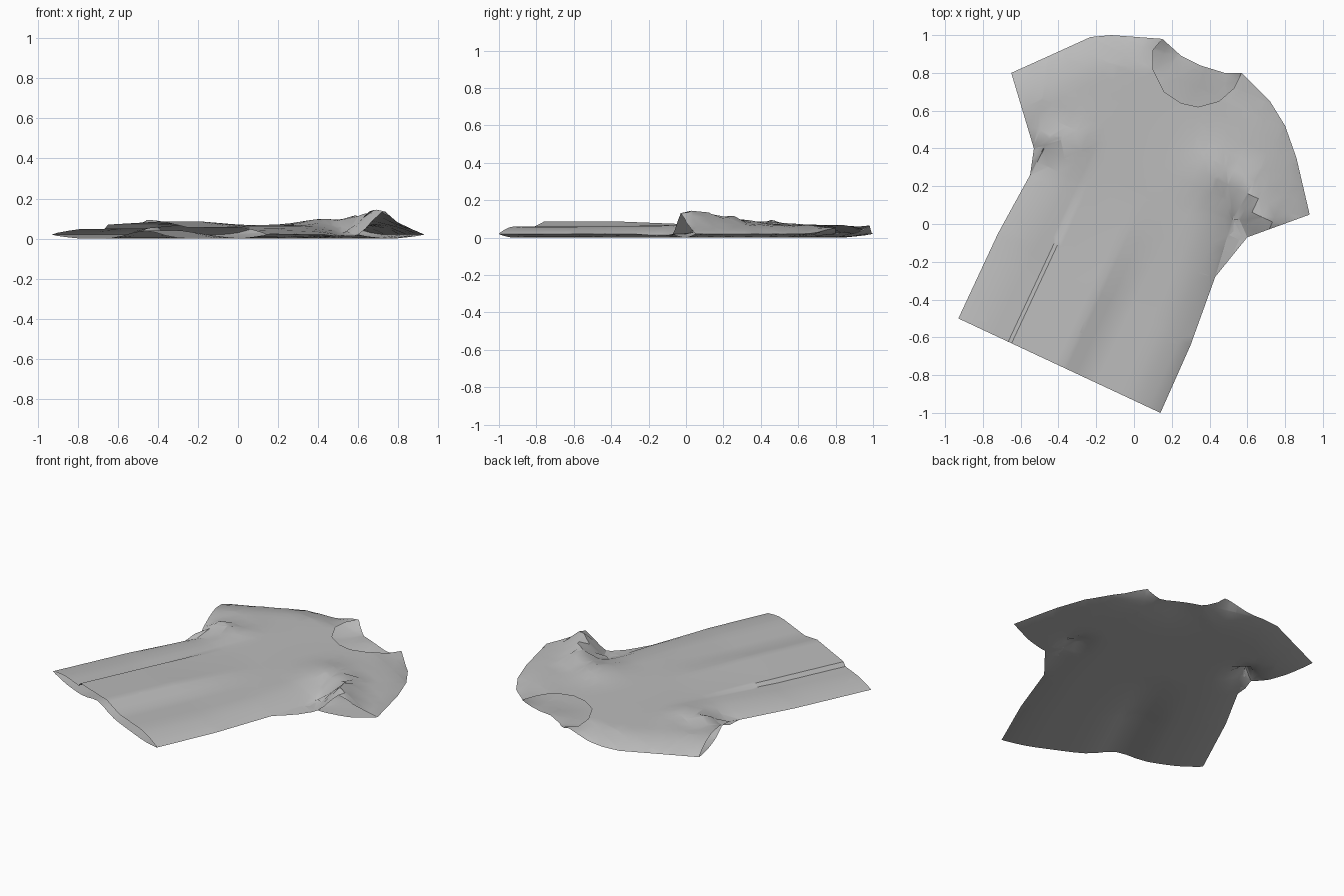
import bpy
import bmesh
import math
from mathutils import Vector, geometry

default_cube = bpy.data.objects.get("Cube")
if default_cube:
    bpy.data.objects.remove(default_cube, do_unlink=True)

# Directions of the cloth: across the hem and up towards the collar
ACROSS = Vector((0.906, -0.423, 0))
UPWARD = Vector((0.423, 0.906, 0))

# Closed outlines: right half from hem to collar, then left half from collar to hem
left_side = [(0.14, -1), (0.3, -0.64), (0.43, -0.28), (0.52, 0.02), (0.55, 0.13),
             (0.56, 0.02), (0.6, -0.07)]
left_shoulder = [(0.93, 0.05), (0.86, 0.35), (0.8, 0.52), (0.72, 0.65), (0.57, 0.8)]
right_shoulder = [(0.15, 0.98), (-0.12, 1), (-0.23, 0.99), (-0.45, 0.89), (-0.65, 0.8)]
right_side = [(-0.53, 0.4), (-0.47, 0.42), (-0.42, 0.48), (-0.55, 0.26),
              (-0.72, -0.05), (-0.93, -0.5)]
front_neck = [(0.53, 0.72), (0.45, 0.65), (0.34, 0.62), (0.25, 0.64), (0.16, 0.7),
              (0.1, 0.82), (0.1, 0.92)]
back_neck = [(0.48, 0.8), (0.35, 0.84), (0.25, 0.89)]
closed_chains = [left_side, left_shoulder, right_shoulder, right_side]


def distance_to_segment(p, a, b):
    a, b = Vector(a), Vector(b)
    _, f = geometry.intersect_point_line(p, a, b)
    return (p - a.lerp(b, max(0, min(1, f)))).length


def seam_distance(p):
    return min(distance_to_segment(p, a, b)
               for chain in closed_chains for a, b in zip(chain, chain[1:]))


def bump(distance, radius):
    return math.exp(-(distance / radius) ** 2)


def near(p, x, y, radius):
    return bump((p - Vector((x, y))).length, radius)


def interpolate(x, pairs):
    if x <= pairs[0][0]:
        return pairs[0][1]
    for (a, va), (b, vb) in zip(pairs, pairs[1:]):
        if x <= b:
            return va + (vb - va) * (x - a) / (b - a)
    return pairs[-1][1]


# Long folds across the lower front
FOLDS = [(-0.34, 0.048), (-0.32, 0.07), (-0.02, 0.086), (0.12, 0.055), (0.37, 0.06)]


def cloth_height(p, is_front):
    s, t = p.dot(ACROSS.xy), p.dot(UPWARD.xy)
    rise = min(seam_distance(p) / 0.16, 1) ** 0.7
    seam = (0.02 + 0.075 * near(p, -0.44, 0.45, 0.08) + 0.03 * near(p, 0.55, 0.12, 0.08)
            + 0.045 * near(p, 0.15, 0.98, 0.12) + 0.03 * near(p, 0.57, 0.8, 0.12))
    low = max(0, min(1, (0.1 - t) / 0.5))
    if is_front:
        target = 0.068 + low * (interpolate(s, FOLDS) - 0.068)
        target += 0.045 * near(p, -0.38, 0.45, 0.12) + 0.03 * near(p, 0.42, 0.28, 0.14)
        # Raised pleat on the left sleeve
        pleat = distance_to_segment(p, (0.7, 0), (0.58, 0.2))
        return seam + (target - seam) * rise + 0.085 * bump(pleat, 0.075) * min(1, rise * 1.4)
    lift = 0.04 * low * bump(s + 0.12, 0.12) + 0.03 * near(p, 0.33, 0.85, 0.16)
    return seam * (1 - rise) + lift * rise


def add_sheet(bm, neck, is_front):
    outline = left_side + left_shoulder + neck + right_shoulder + right_side
    sheet = bmesh.new()
    sheet.faces.new([sheet.verts.new((x, y, 0)) for x, y in outline])
    bmesh.ops.triangulate(sheet, faces=sheet.faces[:])
    # Cut the sheet into a grid along the weave, with extra cuts at the folds
    cuts = [(ACROSS, i * 0.06) for i in range(-16, 15)]
    cuts += [(UPWARD, i * 0.08) for i in range(-11, 13)]
    cuts += [(ACROSS, s) for s, _ in FOLDS[:3]]
    for axis, offset in cuts:
        bmesh.ops.bisect_plane(sheet, geom=sheet.verts[:] + sheet.edges[:] + sheet.faces[:],
                               dist=1e-5, plane_co=axis * offset, plane_no=axis)
    for v in sheet.verts:
        v.co.z = cloth_height(v.co.xy, is_front)
    # Front faces point up, back faces point down
    sheet.normal_update()
    for f in sheet.faces:
        if (f.normal.z > 0) != is_front:
            f.normal_flip()
    mesh = bpy.data.meshes.new("sheet")
    sheet.to_mesh(mesh)
    sheet.free()
    bm.from_mesh(mesh)
    bpy.data.meshes.remove(mesh)


# Join the two sheets along the side and shoulder seams
bm = bmesh.new()
add_sheet(bm, front_neck, True)
add_sheet(bm, back_neck, False)
bmesh.ops.remove_doubles(bm, verts=bm.verts[:], dist=0.0005)
mesh = bpy.data.meshes.new("shirt")
bm.to_mesh(mesh)
bm.free()

shirt = bpy.data.objects.new("shirt", mesh)
bpy.context.collection.objects.link(shirt)

# Plain grey cloth
cloth = bpy.data.materials.new("grey cloth")
cloth.use_nodes = True
GREY = (0.5, 0.5, 0.5, 1)
cloth.diffuse_color = GREY
cloth.node_tree.nodes["Principled BSDF"].inputs["Base Color"].default_value = GREY
mesh.materials.append(cloth)

bpy.ops.object.select_all(action="DESELECT")
shirt.select_set(True)
bpy.context.view_layer.objects.active = shirt
bpy.ops.object.shade_smooth_by_angle(angle=math.radians(35))
